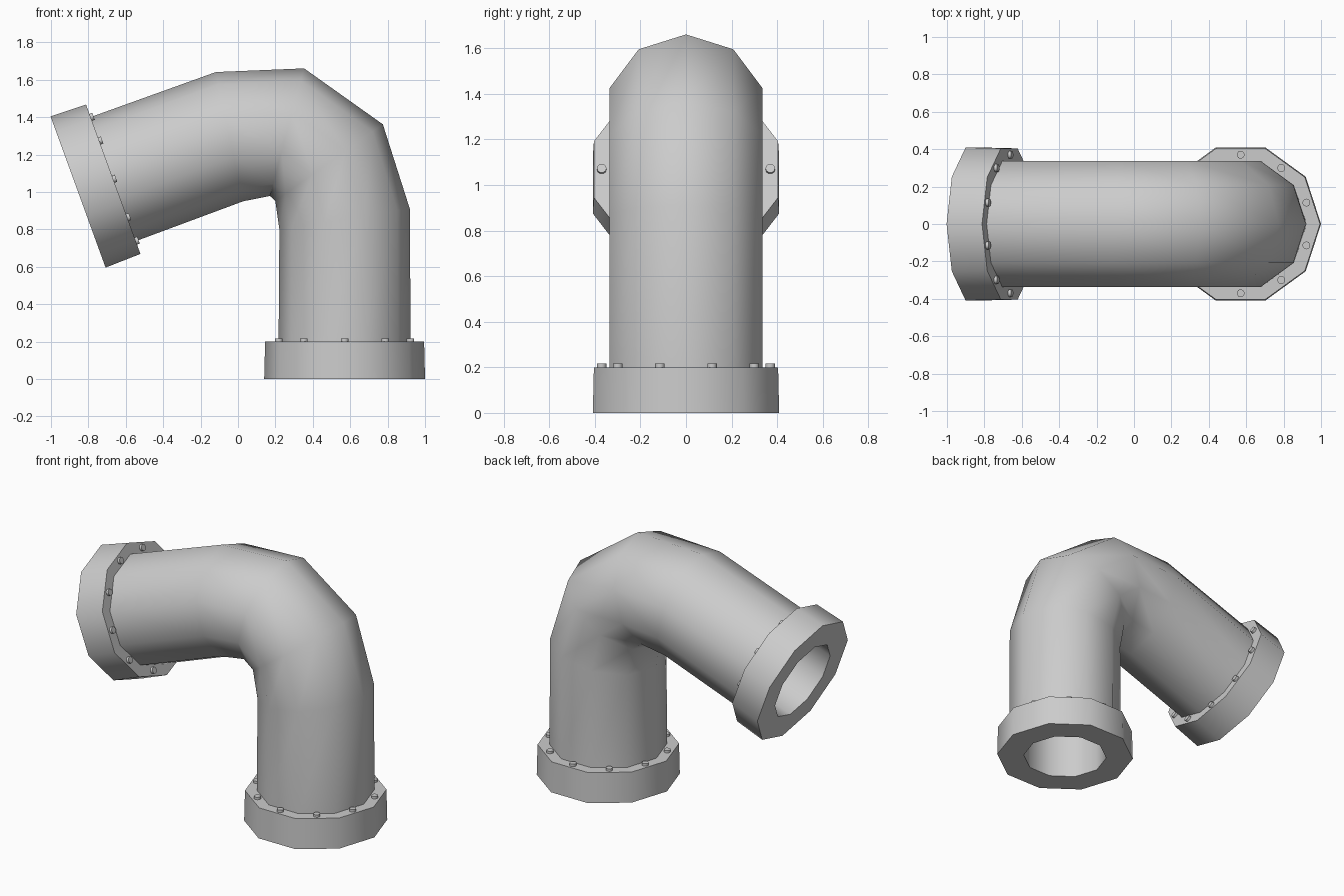
import bpy, bmesh
from math import cos, sin, pi, radians
from mathutils import Matrix, Vector

SIDES = 10
PIPE_R = 0.353

if "Cube" in bpy.data.objects:
    bpy.data.objects.remove(bpy.data.objects["Cube"])

metal = bpy.data.materials.new("grey_metal")
metal.use_nodes = True
GREY = (0.6, 0.6, 0.6, 1)
metal.diffuse_color = GREY
metal.node_tree.nodes["Principled BSDF"].inputs["Base Color"].default_value = GREY


def finish(name, bm, matrix):
    mesh = bpy.data.meshes.new(name)
    bm.to_mesh(mesh)
    bm.free()
    mesh.materials.append(metal)
    obj = bpy.data.objects.new(name, mesh)
    bpy.context.collection.objects.link(obj)
    obj.matrix_world = matrix
    bpy.ops.object.select_all(action="DESELECT")
    obj.select_set(True)
    bpy.context.view_layer.objects.active = obj
    bpy.ops.object.shade_smooth_by_angle(angle=radians(45))
    return obj


def tilt(x, z, angle):
    """Frame in the bend plane, leaning from +x towards -x."""
    return Matrix.Translation((x, 0, z)) @ Matrix.Rotation(-radians(angle), 4, "Y")


def skin(name, rings, matrix=Matrix()):
    """Join decagon rings, each given as (frame, radius)."""
    bm = bmesh.new()
    loops = []
    for frame, r in rings:
        loops.append([bm.verts.new(frame @ Vector((r * cos(2 * pi * k / SIDES),
                                                   r * sin(2 * pi * k / SIDES), 0)))
                      for k in range(SIDES)])
    for a, b in zip(loops, loops[1:]):
        for k in range(SIDES):
            n = (k + 1) % SIDES
            bm.faces.new((a[k], a[n], b[n], b[k]))
    return finish(name, bm, matrix)


# Bent pipe: centre x, centre z, lean of each section
sections = [(0.57, 0.2, 0), (0.57, 0.855, 9), (0.487, 1.157, 35.5),
            (0.262, 1.32, 75), (-0.045, 1.296, 102), (-0.67, 1.068, 110)]
skin("bent_pipe", [(tilt(*s), PIPE_R) for s in sections])


def bolts(name, matrix):
    bm = bmesh.new()
    for k in range(SIDES):
        a = 2 * pi * (k + 0.5) / SIDES
        spot = Matrix.Translation((0.37 * cos(a), 0.37 * sin(a), 0.205))
        bmesh.ops.create_cone(bm, cap_ends=True, segments=10, radius1=0.021,
                              radius2=0.021, depth=0.022, matrix=spot)
    finish(name, bm, matrix)


# Flange collars with bore, and their bolt heads
collar = [(0.3, 0.262), (0, 0.262), (0, 0.43), (0.2, 0.425), (0.2, PIPE_R - 0.01)]
ends = {"lower": tilt(0.57, 0, 0),
        "upper": tilt(-0.855, 1.0, 110) @ Matrix.Rotation(pi, 4, "X")}
for label, frame in ends.items():
    skin(label + "_flange",
         [(Matrix.Translation((0, 0, z)), r) for z, r in collar], frame)
    bolts(label + "_bolts", frame)
